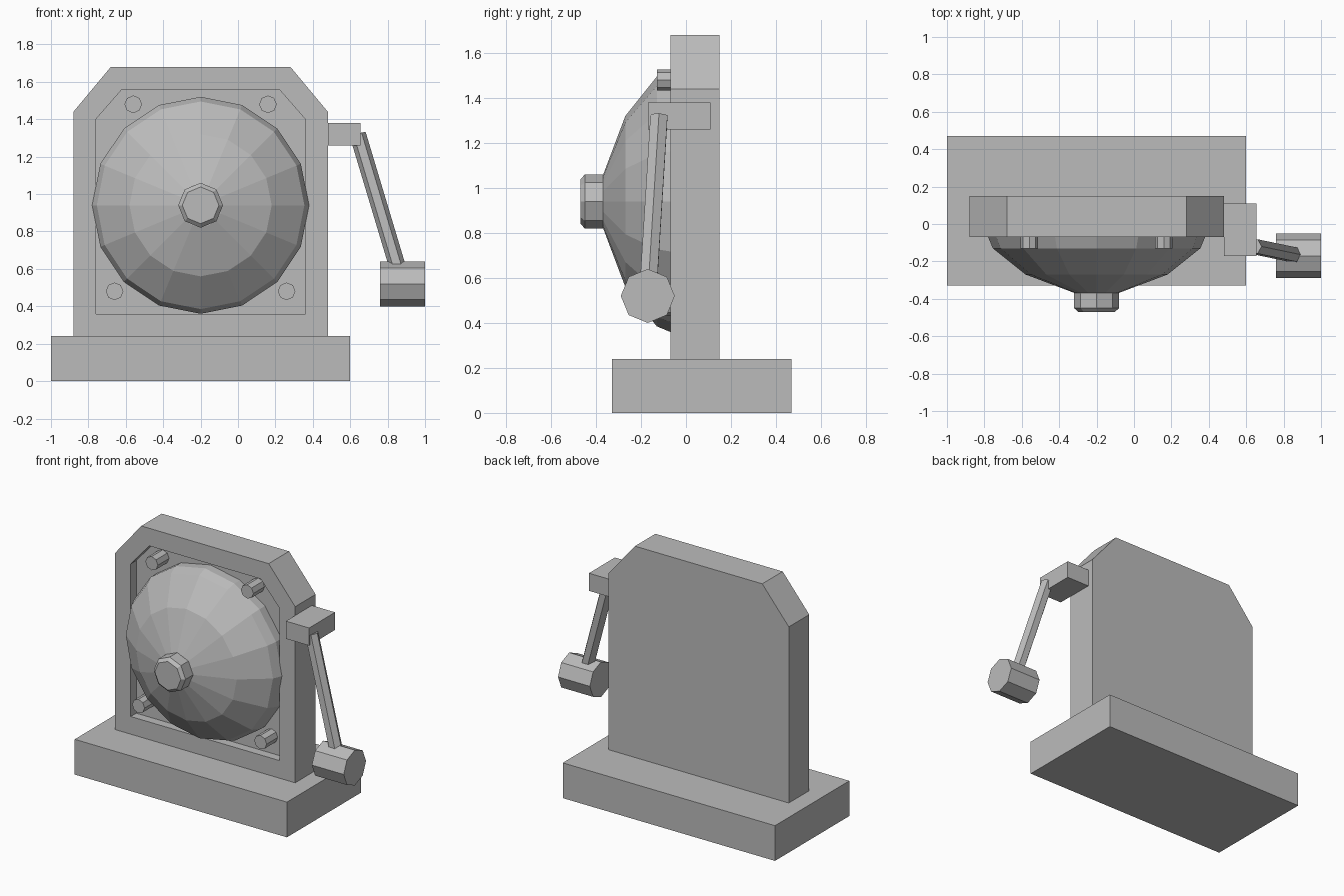
import bpy, bmesh, math
from mathutils import Vector

if "Cube" in bpy.data.objects:
    bpy.data.objects.remove(bpy.data.objects["Cube"])

grey = bpy.data.materials.new("plain_grey")
grey.diffuse_color = (0.5, 0.5, 0.5, 1)
grey.use_nodes = True
grey.node_tree.nodes["Principled BSDF"].inputs["Base Color"].default_value = grey.diffuse_color


def loft(name, rings):
    """Skin a list of equal-length point loops and cap both ends."""
    bm = bmesh.new()
    loops = [[bm.verts.new(p) for p in ring] for ring in rings]
    for a, b in zip(loops, loops[1:]):
        for i in range(len(a)):
            j = (i + 1) % len(a)
            bm.faces.new((a[i], a[j], b[j], b[i]))
    bm.faces.new(loops[0])
    bm.faces.new(loops[-1][::-1])
    bmesh.ops.recalc_face_normals(bm, faces=bm.faces)
    mesh = bpy.data.meshes.new(name)
    bm.to_mesh(mesh)
    bm.free()
    mesh.materials.append(grey)
    ob = bpy.data.objects.new(name, mesh)
    bpy.context.collection.objects.link(ob)
    return ob


def box(name, x0, x1, y0, y1, z0, z1):
    return loft(name, [[(x0, y0, z), (x1, y0, z), (x1, y1, z), (x0, y1, z)] for z in (z0, z1)])


def turned(name, x, z, sides, profile):
    """Lathe a (radius, y) profile about an axis parallel to y."""
    angles = [math.tau * i / sides for i in range(sides)]
    return loft(name, [[(x + r * math.cos(a), y, z + r * math.sin(a)) for a in angles]
                       for r, y in profile])


def rod(name, start, end, radius, sides):
    """Straight prism between two points."""
    start, end = Vector(start), Vector(end)
    axis = (end - start).normalized()
    u = axis.cross(Vector((0, 1, 0))).normalized()
    v = axis.cross(u)
    angles = [math.tau * i / sides for i in range(sides)]
    return loft(name, [[p + radius * (u * math.cos(a) + v * math.sin(a)) for a in angles]
                       for p in (start, end)])


def panel(half, bottom, top, cut_x, cut_z, y, cx=-0.2):
    """Rectangle outline with clipped top corners."""
    pts = [(-half, bottom), (half, bottom), (half, top - cut_z), (half - cut_x, top),
           (cut_x - half, top), (-half, top - cut_z)]
    return [(cx + x, y, z) for x, z in pts]


FLOOR = -0.01

# Base and recessed back plate
box("base", -1.0, 0.6, -0.33, 0.47, 0, 0.24)
loft("back_plate", [panel(0.68, 0.24, 1.68, 0.2, 0.24, 0.15),
                    panel(0.68, 0.24, 1.68, 0.2, 0.24, -0.07),
                    panel(0.56, 0.36, 1.56, 0.14, 0.16, -0.07),
                    panel(0.56, 0.36, 1.56, 0.14, 0.16, FLOOR)])

# Bell dome and its centre nut
turned("bell_dome", -0.2, 0.94, 16, [(0.58, FLOOR), (0.58, -0.07), (0.555, -0.13),
                                     (0.38, -0.27), (0.115, -0.37)])
turned("centre_nut", -0.2, 0.94, 8, [(0.12, -0.36), (0.12, -0.45), (0.098, -0.47)])

# Corner bolts
for x, z in ((-0.56, 1.48), (0.16, 1.48), (-0.66, 0.48), (0.26, 0.48)):
    turned("bolt", x, z, 8, [(0.047, FLOOR), (0.047, -0.13)])

# Striker: bracket, arm and hammer head
box("striker_bracket", 0.48, 0.655, -0.17, 0.11, 1.26, 1.38)
rod("striker_arm", (0.64, -0.12, 1.32), (0.88, -0.17, 0.52), 0.044, 6)
rod("hammer_head", (0.76, -0.17, 0.52), (1.0, -0.17, 0.52), 0.12, 8)
